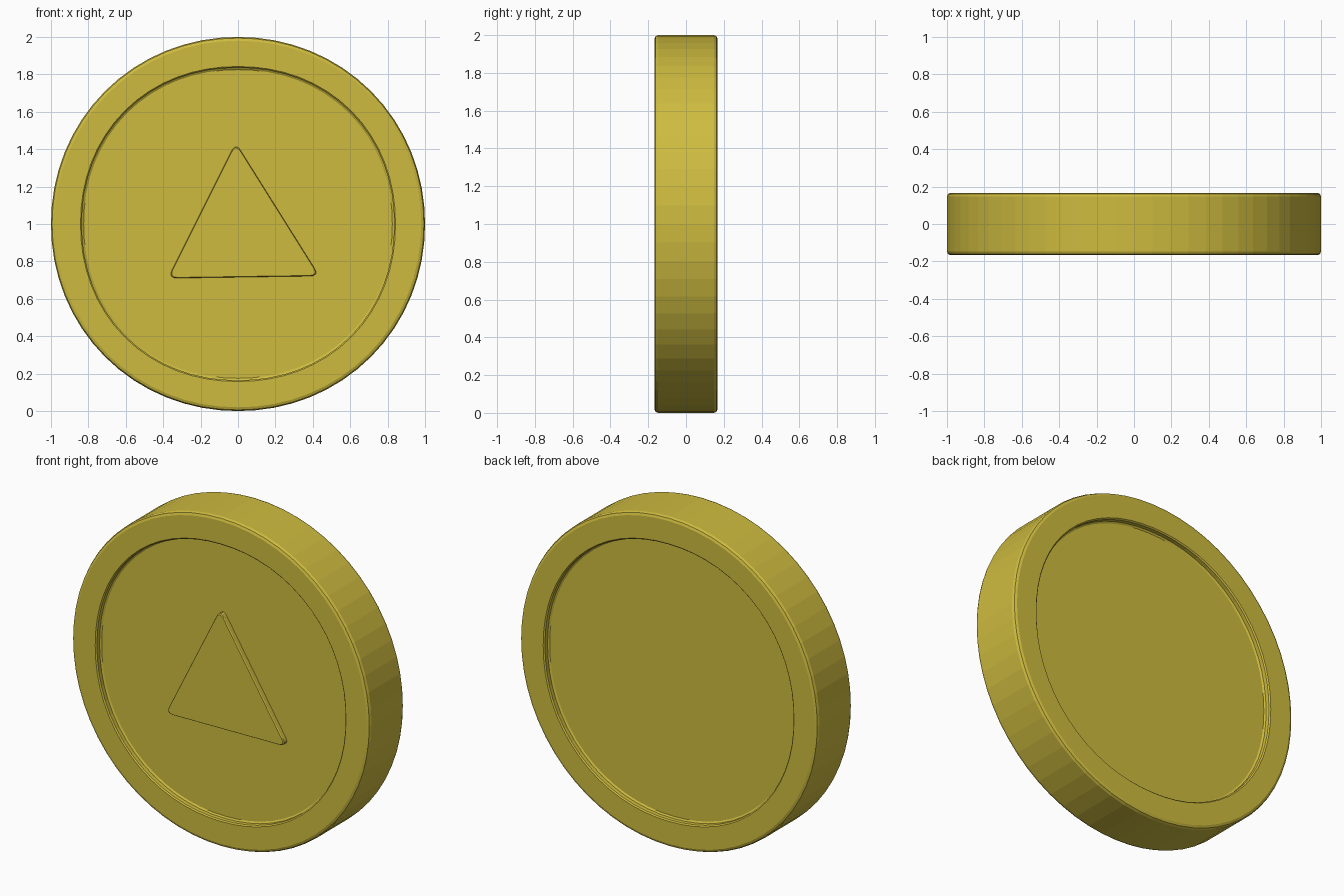
import bpy, bmesh, math
from mathutils import Vector

if "Cube" in bpy.data.objects:
    bpy.data.objects.remove(bpy.data.objects["Cube"])

gold = bpy.data.materials.new("gold")
gold.diffuse_color = (0.62, 0.50, 0.05, 1)
gold.use_nodes = True
gold.node_tree.nodes["Principled BSDF"].inputs["Base Color"].default_value = gold.diffuse_color


def finish(name, bm):
    bmesh.ops.recalc_face_normals(bm, faces=bm.faces)
    mesh = bpy.data.meshes.new(name)
    bm.to_mesh(mesh)
    bm.free()
    ob = bpy.data.objects.new(name, mesh)
    bpy.context.collection.objects.link(ob)
    mesh.materials.append(gold)
    bpy.context.view_layer.objects.active = ob
    ob.select_set(True)
    bpy.ops.object.shade_smooth_by_angle(angle=math.radians(4))
    ob.select_set(False)


def rounded(t, r, p):
    # slightly squared circle, p = 2 is a true circle
    c, s = math.cos(t), math.sin(t)
    k = r / (abs(c) ** p + abs(s) ** p) ** (1 / p)
    return k * c, k * s


# coin body: rim and recessed faces swept around the y axis (radius, y, squareness)
N = 64
front = [(0.825, -0.128, 2.1), (0.835, -0.135, 2.1), (0.835, -0.16, 2.1), (0.842, -0.167, 2.1),
         (0.98, -0.167, 2.03), (0.994, -0.161, 2.03), (1.0, -0.147, 2.03)]
profile = front + [(r, -y, p) for r, y, p in reversed(front)]
bm = bmesh.new()
rings = []
for r, y, p in profile:
    ring = []
    for i in range(N):
        x, z = rounded(2 * math.pi * i / N, r, p)
        ring.append(bm.verts.new((x, y, 1 + z)))
    rings.append(ring)
for a, b in zip(rings, rings[1:]):
    for i in range(N):
        j = (i + 1) % N
        bm.faces.new((a[i], a[j], b[j], b[i]))
bm.faces.new(rings[0])
bm.faces.new(rings[-1])
finish("coin_body", bm)

# raised triangle emblem with rounded corners
corners = [Vector(c) for c in ((-0.012, 1.435), (-0.375, 0.71), (0.435, 0.722))]
outline = []
for i, c in enumerate(corners):
    a = c + (corners[i - 1] - c).normalized() * 0.05
    b = c + (corners[(i + 1) % 3] - c).normalized() * 0.05
    for k in range(6):
        t = k / 5
        outline.append(a * (1 - t) ** 2 + c * 2 * t * (1 - t) + b * t * t)
centre = sum(corners, Vector((0, 0))) / 3
bm = bmesh.new()
rings = []
for y, s in ((-0.12, 1.0), (-0.155, 1.0), (-0.16, 0.985)):
    rings.append([bm.verts.new((q.x, y, q.y)) for q in (centre + (v - centre) * s for v in outline)])
n = len(outline)
for a, b in zip(rings, rings[1:]):
    for i in range(n):
        j = (i + 1) % n
        bm.faces.new((a[i], a[j], b[j], b[i]))
bm.faces.new(rings[0])
bm.faces.new(rings[-1])
finish("triangle_emblem", bm)
